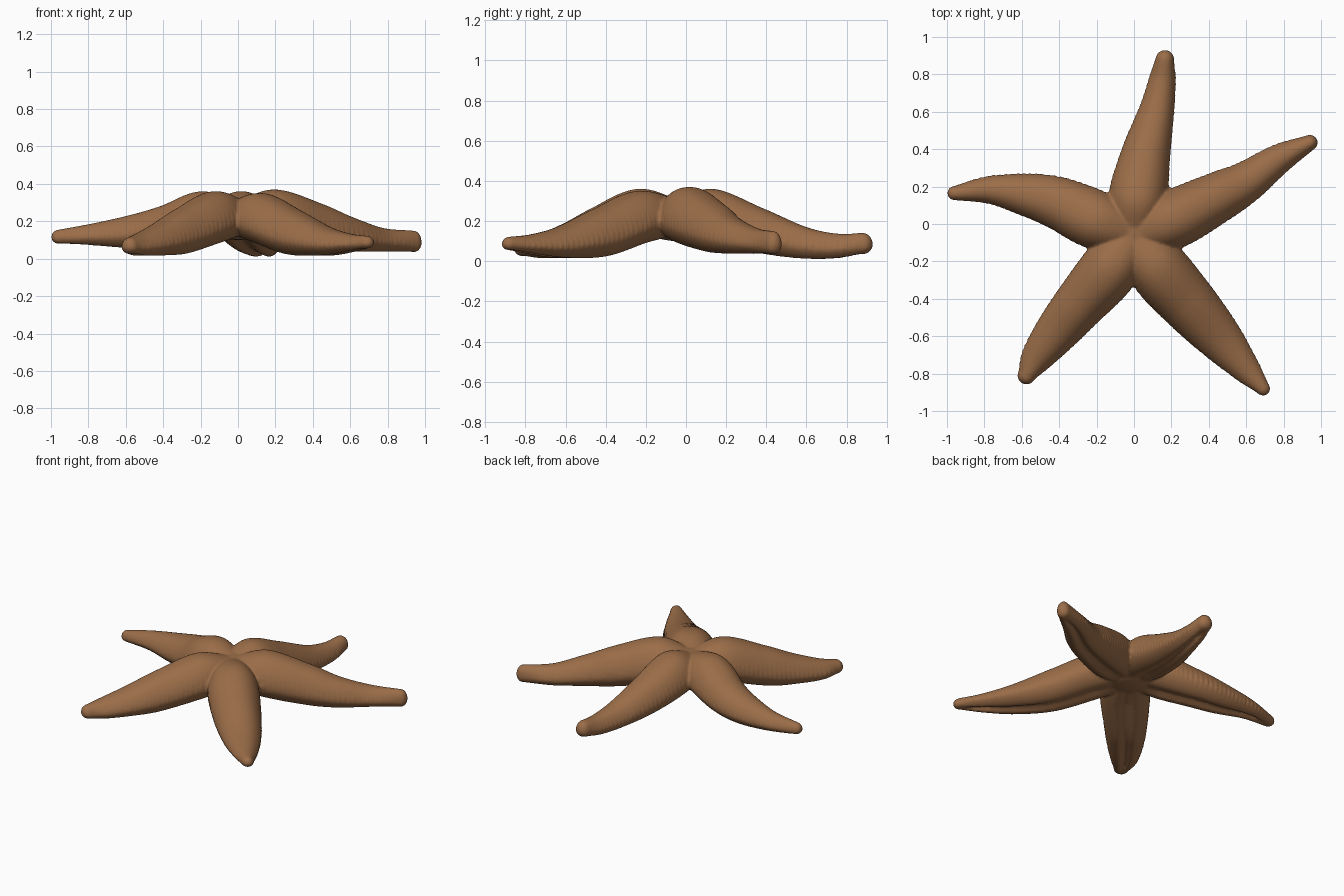
import bpy, bmesh, math
from mathutils import Vector

cube = bpy.data.objects.get("Cube")
if cube:
    bpy.data.objects.remove(cube)

skin = bpy.data.materials.new("warm brown skin")
skin.use_nodes = True
colour = (0.33, 0.155, 0.066, 1)
skin.diffuse_color = colour
bsdf = skin.node_tree.nodes["Principled BSDF"]
bsdf.inputs["Base Color"].default_value = colour
bsdf.inputs["Roughness"].default_value = 0.8

# Arm stations: x, y, half width, underside height, top height
HUB = (0, -0.05, 0.11, 0.13, 0.31)
ARMS = [
    [(0.02, 0.14, 0.15, 0.08, 0.36), (0.065, 0.38, 0.125, 0.03, 0.265),
     (0.12, 0.6, 0.09, 0.005, 0.17), (0.15, 0.76, 0.068, 0.01, 0.137), (0.165, 0.88, 0.05, 0.035, 0.142)],
    [(0.2, 0.02, 0.15, 0.08, 0.37), (0.44, 0.14, 0.13, 0.04, 0.295),
     (0.6, 0.225, 0.105, 0.03, 0.225), (0.77, 0.345, 0.075, 0.03, 0.165), (0.94, 0.435, 0.042, 0.035, 0.15)],
    [(0.13, -0.24, 0.155, 0.08, 0.35), (0.3, -0.435, 0.145, 0.015, 0.265),
     (0.465, -0.62, 0.115, 0.01, 0.175), (0.59, -0.765, 0.075, 0.03, 0.135), (0.69, -0.88, 0.038, 0.055, 0.122)],
    [(-0.13, -0.24, 0.15, 0.08, 0.36), (-0.305, -0.445, 0.13, 0.02, 0.27),
     (-0.42, -0.585, 0.11, 0.01, 0.195), (-0.52, -0.715, 0.08, 0.01, 0.14), (-0.575, -0.81, 0.048, 0.025, 0.115)],
    [(-0.2, 0.02, 0.15, 0.09, 0.36), (-0.4, 0.11, 0.135, 0.06, 0.285),
     (-0.57, 0.155, 0.11, 0.05, 0.235), (-0.77, 0.182, 0.07, 0.065, 0.19), (-0.96, 0.165, 0.038, 0.08, 0.155)],
]
SIDES = 40


def spline(points, steps):
    """Smooth curve through the stations."""
    pts = [Vector(p) for p in points]
    pts = [pts[0] * 2 - pts[1]] + pts + [pts[-1] * 2 - pts[-2]]
    out = []
    for a, b, c, d in zip(pts, pts[1:], pts[2:], pts[3:]):
        for i in range(steps):
            t = i / steps
            out.append(0.5 * (2 * b + (c - a) * t + (2 * a - 5 * b + 4 * c - d) * t**2
                              + (3 * b - 3 * c + d - a) * t**3))
    return out + [pts[-2]]


def section(bm, pos, side, width, low, high, groove, tooth):
    """Domed top, flatter grooved underside, small spines along the edge."""
    edge = low + (high - low) * 0.4
    ring = []
    for k in range(SIDES):
        a = math.tau * k / SIDES
        c, s = math.cos(a), math.sin(a)
        across = math.copysign(abs(c) ** 0.92, c) * width
        across += math.copysign(tooth, c) * abs(c) ** 10
        z = edge + (s * (high - edge) if s > 0 else s * (edge - low))
        if s < 0:
            z += groove * math.exp(-(c / 0.22) ** 2)
        ring.append(bm.verts.new((pos.x + side.x * across, pos.y + side.y * across, z)))
    return ring


def add_arm(bm, stations):
    path = spline([HUB] + stations, 40)
    rings, travelled = [], 0
    for i, p in enumerate(path):
        ahead, behind = path[min(i + 1, len(path) - 1)], path[max(i - 1, 0)]
        way = Vector((ahead[0] - behind[0], ahead[1] - behind[1])).normalized()
        side = Vector((-way.y, way.x))
        travelled += math.hypot(p[0] - behind[0], p[1] - behind[1]) if i else 0
        fade = min(1, i / 40) * min(1, (len(path) - 1 - i) / 30)
        tooth = 0.009 * fade * math.sin(math.tau * travelled / 0.06)
        rings.append(section(bm, Vector(p[:2]), side, p[2], p[3], p[4], 0.03 * fade, tooth))
    # Rounded tip
    x, y, w, low, high = path[-1]
    mid = low + (high - low) * 0.45
    for k in range(1, 9):
        a = math.pi / 2 * k / 8.3
        f = math.cos(a)
        pos = Vector((x, y)) + way * w * math.sin(a)
        rings.append(section(bm, pos, side, w * f, mid + (low - mid) * f,
                             mid + (high - mid) * f, 0, 0))
    for r, q in zip(rings, rings[1:]):
        for k in range(SIDES):
            n = (k + 1) % SIDES
            bm.faces.new((r[k], r[n], q[n], q[k]))
    bm.faces.new(rings[0][::-1])
    bm.faces.new(rings[-1])


bm = bmesh.new()
for stations in ARMS:
    add_arm(bm, stations)
# Central disc that ties the arms together
hub = bmesh.ops.create_uvsphere(bm, u_segments=32, v_segments=16, radius=1)
for v in hub["verts"]:
    v.co = Vector((v.co.x * 0.2, v.co.y * 0.2 - 0.04, v.co.z * 0.11 + 0.21))
bmesh.ops.recalc_face_normals(bm, faces=bm.faces)
mesh = bpy.data.meshes.new("starfish_body")
bm.to_mesh(mesh)
bm.free()
mesh.materials.append(skin)
body = bpy.data.objects.new("starfish_body", mesh)
bpy.context.collection.objects.link(body)

# Fuse the arms into one skin and soften the joins
fuse = body.modifiers.new("fuse", "REMESH")
fuse.mode = "VOXEL"
fuse.voxel_size = 0.009
fuse.use_smooth_shade = True
soften = body.modifiers.new("soften", "SMOOTH")
soften.factor = 0.5
soften.iterations = 3
bpy.context.view_layer.objects.active = body
body.select_set(True)
for name in ("fuse", "soften"):
    bpy.ops.object.modifier_apply(modifier=name)
bpy.ops.object.shade_smooth_by_angle(angle=math.radians(60))
